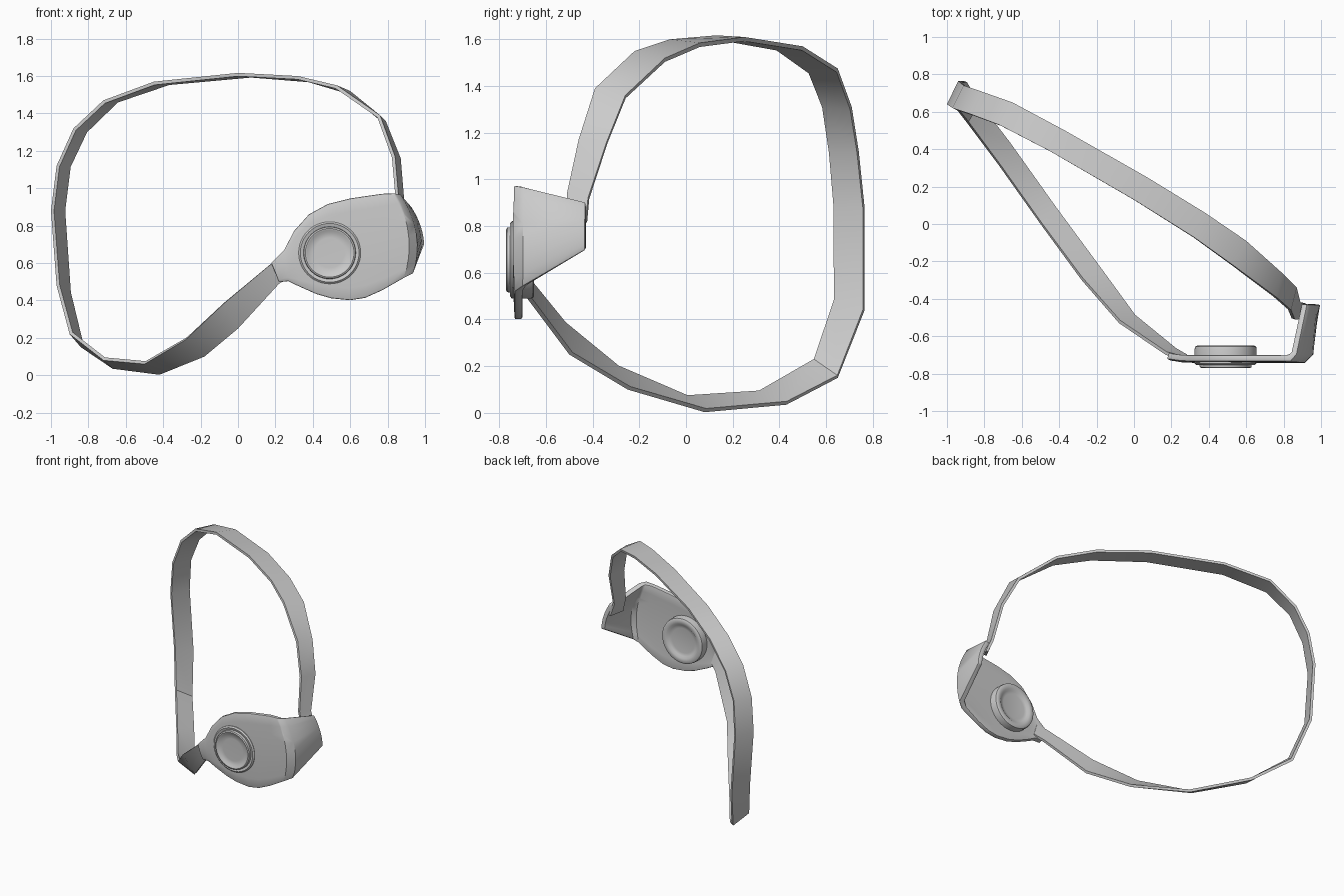
import bpy, math

if "Cube" in bpy.data.objects:
    bpy.data.objects.remove(bpy.data.objects["Cube"])


def build(name, verts, faces, thickness=0, offset=0, bevel=0, angle=35):
    me = bpy.data.meshes.new(name)
    me.from_pydata(verts, [], faces)
    ob = bpy.data.objects.new(name, me)
    bpy.context.collection.objects.link(ob)
    if thickness:
        m = ob.modifiers.new("Shell", 'SOLIDIFY')
        m.thickness, m.offset, m.use_even_offset = thickness, offset, True
    if bevel:
        m = ob.modifiers.new("Bevel", 'BEVEL')
        m.width, m.segments, m.limit_method = bevel, 2, 'ANGLE'
        m.angle_limit = math.radians(50)
    bpy.ops.object.select_all(action='DESELECT')
    bpy.context.view_layer.objects.active = ob
    ob.select_set(True)
    if ob.modifiers:
        bpy.ops.object.convert(target='MESH')
    bpy.ops.object.shade_smooth_by_angle(angle=math.radians(angle))
    return ob


def grid_faces(cols, rows):
    return [(c * rows + r, (c + 1) * rows + r, (c + 1) * rows + r + 1, c * rows + r + 1)
            for c in range(cols - 1) for r in range(rows - 1)]


# Head strap: front edge and back edge at each station round the loop
strap = [
    ((.88, -.51, .84), (.93, -.43, .82)),
    ((.86, -.51, .94), (.89, -.42, .92)),
    ((.84, -.46, 1.17), (.87, -.34, 1.16)),
    ((.76, -.39, 1.39), (.79, -.26, 1.36)),
    ((.53, -.22, 1.55), (.60, -.09, 1.52)),
    ((.32, -.07, 1.60), (.38, .06, 1.585)),
    ((0, .13, 1.617), (.07, .25, 1.61)),
    ((-.45, .39, 1.57), (-.37, .50, 1.57)),
    ((-.72, .53, 1.47), (-.65, .65, 1.475)),
    ((-.88, .59, 1.32), (-.82, .71, 1.31)),
    ((-.97, .62, 1.12), (-.91, .74, 1.12)),
    ((-1, .64, .88), (-.94, .765, .88)),
    ((-.97, .64, .48), (-.91, .765, .44)),
    ((-.90, .55, .22), (-.84, .65, .15)),
    ((-.72, .31, .08), (-.67, .43, .035)),
    ((-.50, 0, .06), (-.42, .08, .003)),
    ((-.28, -.30, .19), (-.18, -.25, .10)),
    ((-.08, -.53, .38), (0, -.50, .25)),
    ((.17, -.70, .59), (.22, -.68, .49)),
    ((.25, -.72, .62), (.28, -.715, .53)),
]
build("head_strap", [p for pair in strap for p in pair],
      grid_faces(len(strap), 2), thickness=.018, offset=1)

# Eye patch shell: top x, top z, bottom x, bottom z, depth, sideways bow
columns = [
    (.18, .60, .22, .50, -.705, 0),
    (.25, .67, .27, .505, -.715, 0),
    (.30, .77, .33, .475, -.717, 0),
    (.38, .86, .42, .435, -.717, 0),
    (.48, .915, .50, .412, -.717, 0),
    (.60, .945, .60, .402, -.717, 0),
    (.70, .960, .68, .415, -.717, .01),
    (.77, .970, .77, .455, -.717, .03),
    (.83, .970, .88, .520, -.717, .05),
    (.855, .960, .92, .545, -.69, .05),
    (.91, .895, .98, .700, -.43, .015),
]
N = 8
verts = []
for xt, zt, xb, zb, y, bow in columns:
    for i in range(N + 1):
        t = i / N
        k = 4 * t * (1 - t)
        verts.append((xb + (xt - xb) * t + bow * k, y - .008 * k * (y < -.7),
                      zb + (zt - zb) * t))
build("eye_patch", verts, grid_faces(len(columns), N + 1), thickness=.034, bevel=.007)

# Round lens medallion, turned about the y axis (radius, depth)
profile = [(0, -.667), (.09, -.666), (.112, -.662), (.125, -.652), (.152, -.65),
           (.163, -.656), (.166, -.67), (.166, -.745), (.157, -.753), (.148, -.750),
           (.140, -.748), (.138, -.766), (.130, -.770), (.120, -.767), (.108, -.758),
           (.08, -.757), (0, -.757)]
S, P = 48, len(profile)
verts = [(.49 + r * math.cos(a), y, .655 + r * math.sin(a))
         for a in (2 * math.pi * s / S for s in range(S)) for r, y in profile]
faces = []
for s in range(S):
    n = (s + 1) % S
    faces += [(s * P + i, s * P + i + 1, n * P + i + 1, n * P + i) for i in range(1, P - 2)]
faces += [[s * P + 1 for s in range(S)], [s * P + P - 2 for s in range(S)][::-1]]
disc = build("lens_medallion", verts, faces, angle=40)
